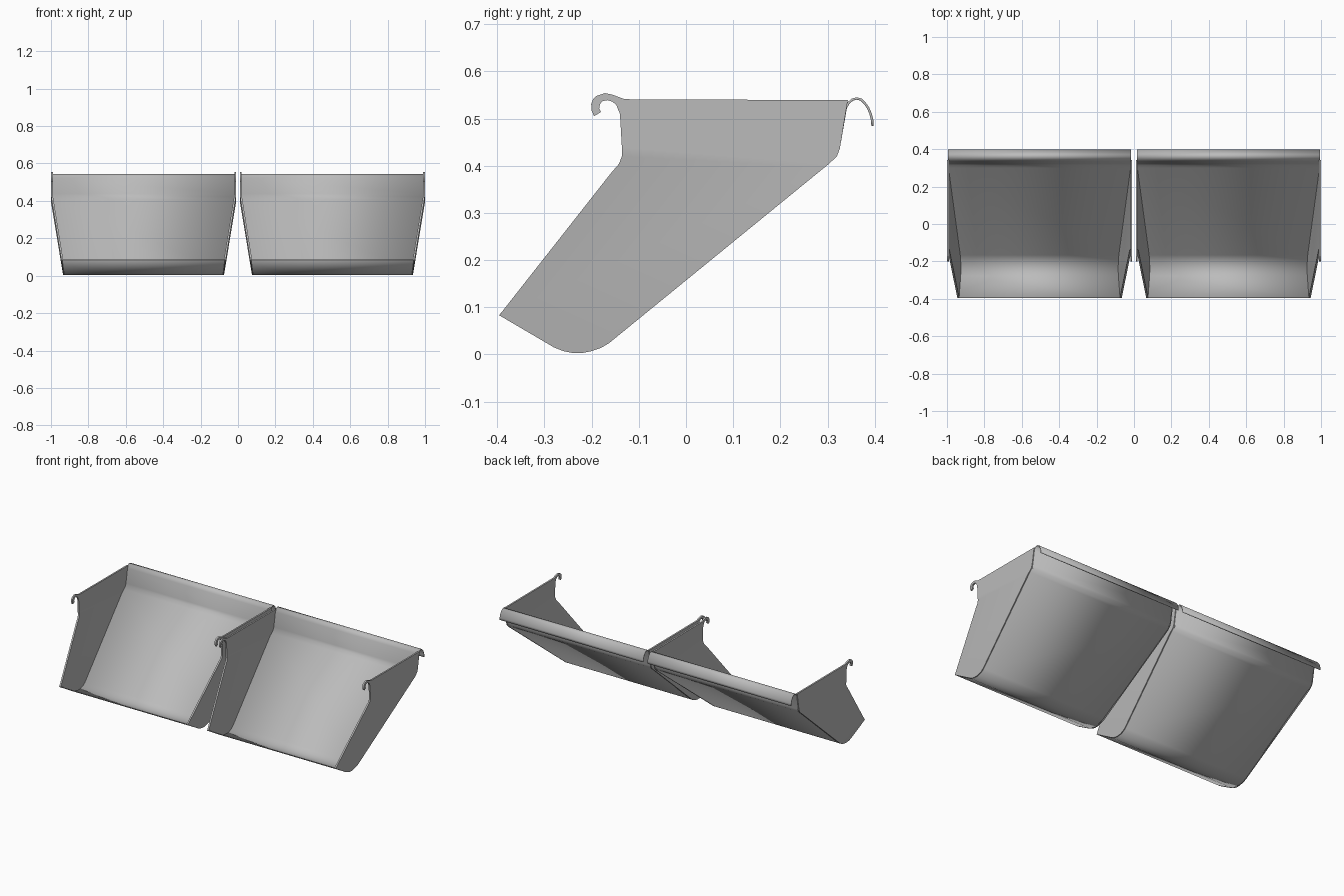
import bpy
import bmesh
from mathutils import Vector

cube = bpy.data.objects.get("Cube")
if cube:
    bpy.data.objects.remove(cube, do_unlink=True)

HALF = 0.495      # half width of one bucket
OFFSET = 0.505    # bucket centre from the middle
PLATE = 0.01
SHEET = 0.005

metal = bpy.data.materials.new("grey_metal")
metal.use_nodes = True
GREY = (0.5, 0.5, 0.5, 1)
metal.diffuse_color = GREY
metal.node_tree.nodes["Principled BSDF"].inputs["Base Color"].default_value = GREY

# Chute outline in (y, z): rear rim down to the pouring lip
CHUTE = [(.341, .522), (.326, .436), (.32, .42), (.303, .404), (-.163, .024),
         (-.18, .014), (-.2, .007), (-.22, .003), (-.24, .003), (-.26, .007),
         (-.28, .015), (-.396, .083)]
# Front edge of a side plate, then its hook
HOOK = [(-.157, .387), (-.142, .404), (-.136, .42), (-.136, .44), (-.14, .51),
        (-.148, .529), (-.156, .536), (-.167, .539), (-.177, .537), (-.182, .531),
        (-.184, .522), (-.18, .514), (-.195, .505), (-.2, .517), (-.201, .531),
        (-.197, .541), (-.19, .548), (-.172, .554), (-.157, .551), (-.13, .541)]
# Rear rim curl
CURL = [(.393, .484), (.392, .497), (.389, .509), (.384, .521), (.377, .531),
        (.37, .538), (.362, .54), (.354, .538), (.347, .532)]


def inset(y, z):
    """Sideways lean of the plates below the fold."""
    return 0.065 * min(1, max(0, (0.42 - z - 0.08 * y) / 0.43))


def finish(bm, name, x):
    bmesh.ops.recalc_face_normals(bm, faces=bm.faces)
    mesh = bpy.data.meshes.new(name)
    bm.to_mesh(mesh)
    bm.free()
    mesh.materials.append(metal)
    obj = bpy.data.objects.new(name, mesh)
    obj.location.x = x
    bpy.context.collection.objects.link(obj)
    bpy.ops.object.select_all(action='DESELECT')
    obj.select_set(True)
    bpy.context.view_layer.objects.active = obj
    bpy.ops.object.shade_smooth_by_angle(angle=0.5)
    return obj


def side_plate(name, x, side):
    # Flat outline, folded along a line, then thickened inward
    bm = bmesh.new()
    outline = [(.343, .539)] + CHUTE[1:] + HOOK
    bm.faces.new([bm.verts.new((0, y, z)) for y, z in outline])
    bmesh.ops.bisect_plane(bm, geom=bm.verts[:] + bm.edges[:] + bm.faces[:],
                           plane_co=(0, 0, 0.42), plane_no=(0, 0.08, 1))
    for v in bm.verts:
        v.co.x = side * (HALF - inset(v.co.y, v.co.z))
    out = bmesh.ops.extrude_face_region(bm, geom=bm.faces[:], use_keep_orig=True)
    moved = [g for g in out["geom"] if isinstance(g, bmesh.types.BMVert)]
    bmesh.ops.translate(bm, verts=moved, vec=Vector((-side * PLATE, 0, 0)))
    finish(bm, name, x)


def chute_sheet(name, x):
    # Bent sheet from the rear curl down to the pouring lip
    bm = bmesh.new()
    rows = []
    for y, z in CURL + CHUTE:
        w = HALF - PLATE / 2 - inset(y, z)
        rows.append([bm.verts.new((s * w, y, z)) for s in (-1, 1)])
    for a, b in zip(rows, rows[1:]):
        bm.faces.new((a[0], a[1], b[1], b[0]))
    bm.normal_update()
    # Face the inside of the bucket so the thickness grows inward
    slope = bm.faces[:][len(CURL) + 3]
    flip = slope.normal.z < 0
    obj = finish(bm, name, x)
    if flip != (obj.data.polygons[len(CURL) + 3].normal.z < 0):
        flip = not flip
    if obj.data.polygons[len(CURL) + 3].normal.z < 0:
        obj.data.flip_normals()
    solid = obj.modifiers.new("thickness", 'SOLIDIFY')
    solid.thickness = SHEET
    solid.offset = 1


for label, sx in (("right", -1), ("left", 1)):
    x = sx * OFFSET
    chute_sheet(label + "_bucket_chute", x)
    for end, side in (("right", -1), ("left", 1)):
        side_plate(f"{label}_bucket_{end}_side_plate", x, side)
